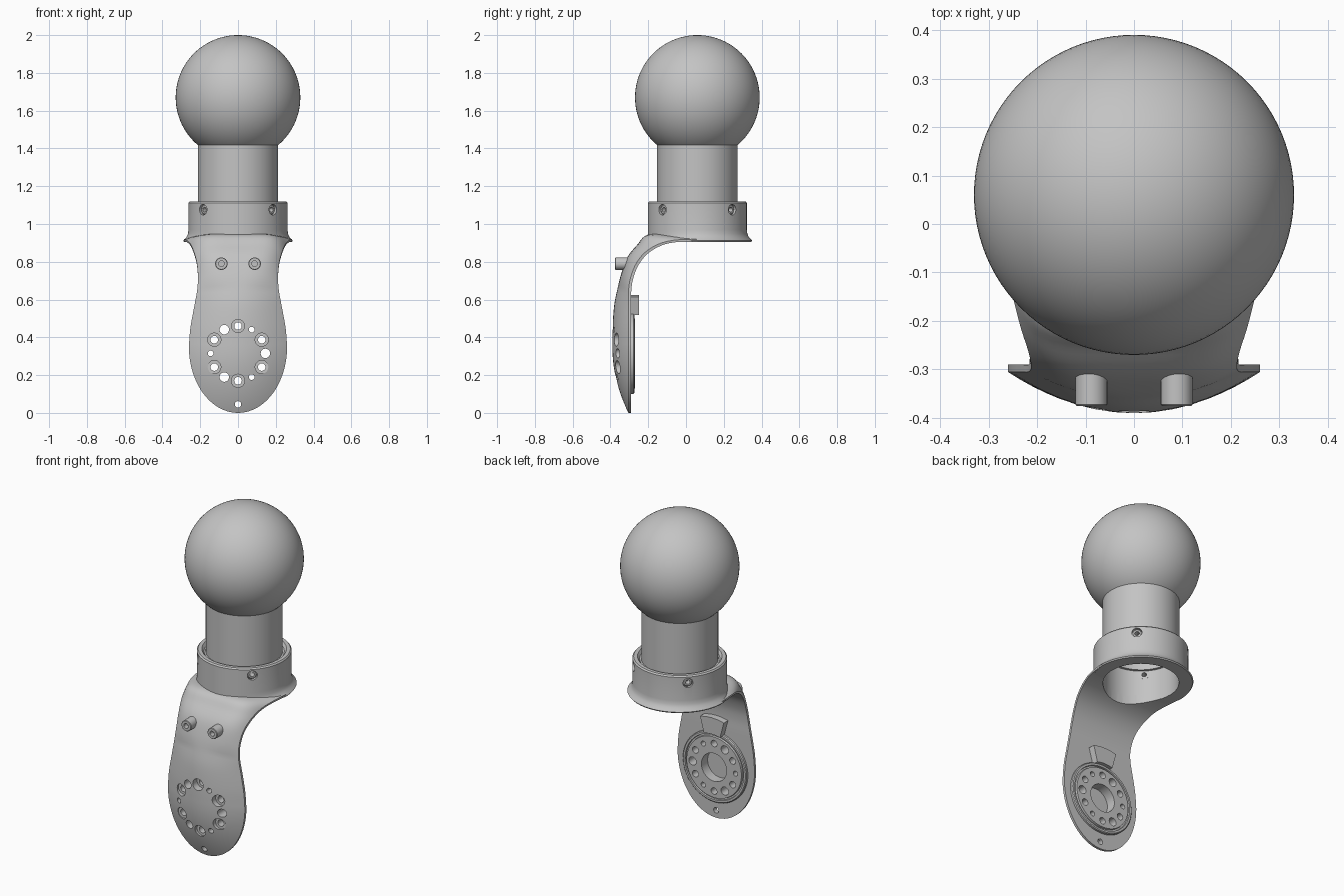
import bpy, bmesh
from math import sin, cos, pi, radians
from mathutils import Vector, Matrix

if "Cube" in bpy.data.objects:
    bpy.data.objects.remove(bpy.data.objects["Cube"], do_unlink=True)

GREY = (0.55, 0.55, 0.55, 1)
grey = bpy.data.materials.new("plain_grey")
grey.use_nodes = True
grey.diffuse_color = GREY
grey.node_tree.nodes["Principled BSDF"].inputs["Base Color"].default_value = GREY

AXIS_Y = 0.06       # vertical axis of ball, neck and collar
HUB_Z = 0.315       # centre of the hub on the arm


def finish(name, bm):
    bmesh.ops.remove_doubles(bm, verts=bm.verts, dist=1e-5)
    bmesh.ops.recalc_face_normals(bm, faces=bm.faces)
    mesh = bpy.data.meshes.new(name)
    bm.to_mesh(mesh)
    bm.free()
    mesh.materials.append(grey)
    ob = bpy.data.objects.new(name, mesh)
    bpy.context.collection.objects.link(ob)
    return ob


def lathe(name, profile, loc, direction=(0, 0, 1), closed=False, steps=32):
    """Spin (radius, height) points about a direction through loc."""
    bm = bmesh.new()
    vs = [bm.verts.new((r, 0, h)) for r, h in profile]
    edges = [bm.edges.new(p) for p in zip(vs, vs[1:])]
    if closed:
        edges.append(bm.edges.new((vs[-1], vs[0])))
    bmesh.ops.spin(bm, geom=vs + edges, axis=(0, 0, 1), cent=(0, 0, 0),
                   angle=2 * pi, steps=steps)
    turn = Vector(direction).to_track_quat('Z', 'Y').to_matrix().to_4x4()
    bm.transform(Matrix.Translation(loc) @ turn)
    return finish(name, bm)


def rod(name, r, h0, h1, loc, direction=(0, 0, 1), steps=32):
    return lathe(name, [(0, h0), (r, h0), (r, h1), (0, h1)], loc, direction, steps=steps)


def cut(ob, cutters):
    for c in cutters:
        c.hide_render = True
        mod = ob.modifiers.new("cut", 'BOOLEAN')
        mod.operation, mod.solver, mod.object = 'DIFFERENCE', 'EXACT', c
        bpy.context.view_layer.objects.active = ob
        bpy.ops.object.modifier_apply(modifier=mod.name)


def catmull(a, b, c, d, t):
    return [0.5 * (2 * q + (r - p) * t + (2 * p - 5 * q + 4 * r - s) * t * t
                   + (3 * q - p - 3 * r + s) * t ** 3)
            for p, q, r, s in zip(a, b, c, d)]


# Arm: domed front, flat back, curving up into the collar
def arm_stations():
    rows = []
    for i in range(16):
        a = 0.03 + (pi / 2 - 0.03) * i / 16
        z = 0.35 * (1 - cos(a))
        rows.append((-0.29, z, -0.39 + 0.085 * cos(a) ** 2, z, 0.26 * sin(a)))
    # back y, back z, front y, front z, half width
    keys = [(-.29, .35, -.39, .35, .26), (-.29, .45, -.389, .45, .252),
            (-.29, .56, -.38, .57, .232), (-.29, .64, -.362, .66, .217),
            (-.28, .71, -.342, .74, .212), (-.25, .785, -.31, .825, .218),
            (-.2, .845, -.26, .888, .234), (-.13, .886, -.205, .943, .252),
            (-.05, .904, -.09, .945, .272), (.06, .906, .05, .935, .286)]
    keys = [keys[0]] + keys + [keys[-1]]
    for i in range(1, len(keys) - 2):
        rows += [catmull(*keys[i - 1:i + 3], t / 5) for t in range(5)]
    return rows + [keys[-1]]


bm = bmesh.new()
rings = []
us = [sin(pi / 2 * (i / 10 - 1)) for i in range(21)]
for yb, zb, yf, zf, w in arm_stations():
    back = Vector((0, yb, zb))
    out = Vector((0, yf, zf)) - back
    edge = min(0.015 / out.length, 1)
    power = 2 + 4 * max(0, (zb - 0.64) / 0.27)
    ring = [bm.verts.new(back + Vector((w * u, 0, 0))) for u in us]
    for u in reversed(us):
        dome = edge + (1 - edge) * (1 - abs(u) ** power)
        ring.append(bm.verts.new(back + out * dome + Vector((w * u, 0, 0))))
    rings.append(ring)
for lo, hi in zip(rings, rings[1:]):
    for i in range(len(lo)):
        j = (i + 1) % len(lo)
        bm.faces.new((lo[i], lo[j], hi[j], hi[i]))
bm.faces.new(rings[0])
bm.faces.new(rings[-1])
arm = finish("arm", bm)

# Hub disc with a ring groove and a central recess on the back of the arm
hub = lathe("hub_disc", [(0, -.33), (.085, -.33), (.085, -.27), (.185, -.27), (.187, -.282),
                         (.196, -.282), (.198, -.273), (.21, -.273), (.215, -.278),
                         (.215, -.293), (.09, -.293), (.09, -.335), (0, -.335)],
            (0, 0, HUB_Z), (0, 1, 0), steps=64)

# Bolt circle: counterbored, medium and small holes
front = (0, -1, 0)
holes = []
for k in range(12):
    a = radians(30 * k)
    loc = (0.145 * cos(a), 0, HUB_Z + 0.145 * sin(a))
    if k % 2:
        holes.append(lathe("hole_cutter", [(0, .2), (.02, .2), (.02, .345), (.035, .345),
                                           (.035, .45), (0, .45)], loc, front, steps=24))
    else:
        holes.append(rod("hole_cutter", 0.025 if k % 4 == 0 else 0.015,
                         0.2, 0.45, loc, front, 24))
tip_hole = rod("hole_cutter", 0.017, 0.2, 0.45, (0, 0, 0.045), front, 24)
recess = rod("hole_cutter", 0.088, -0.334, -0.2, (0, 0, HUB_Z), (0, 1, 0))
bore = rod("hole_cutter", 0.21, 0.8, 1.2, (0, AXIS_Y, 0), steps=64)
cut(arm, holes + [tip_hole, recess, bore])
cut(hub, holes)

# Wedge-shaped stop above the hub
bm = bmesh.new()
outline = [(r, radians(90 + s * d)) for r, s in ((.21, 1), (.31, -1))
           for d in (-15, -7, 0, 7, 15)]
base = bm.faces.new([bm.verts.new((r * cos(a), -.295, HUB_Z + r * sin(a))) for r, a in outline])
side = bmesh.ops.extrude_face_region(bm, geom=[base])
bmesh.ops.translate(bm, vec=(0, .045, 0),
                    verts=[g for g in side["geom"] if isinstance(g, bmesh.types.BMVert)])
stop = finish("stop_block", bm)

# Collar with a flared foot that fades where it meets the arm
collar = lathe("collar", [(.21, .905), (.285, .905), (.29, .912), (.283, .92), (.272, .932),
                          (.265, .948), (.262, .97), (.262, 1.112), (.255, 1.12),
                          (.234, 1.12), (.222, 1.105), (.21, 1.105)],
               (0, AXIS_Y, 0), closed=True, steps=96)
for v in collar.data.vertices:
    flat = Vector((v.co.x, v.co.y - AXIS_Y))
    r = flat.length
    if r > 0.2625 and flat.y < 0:
        fade = max(0, 1 + 1.2 * flat.y / r)
        flat *= (0.262 + (r - 0.262) * fade) / r
        v.co.x, v.co.y = flat.x, flat.y + AXIS_Y

# Four set screws in the collar
parts = [arm, hub, stop, collar]
screw_cutters = []
for k in range(4):
    a = radians(45 + 90 * k)
    d, loc = (cos(a), sin(a), 0), (0, AXIS_Y, 1.076)
    screw_cutters.append(rod("hole_cutter", 0.028, 0.15, 0.35, loc, d, 24))
    parts.append(lathe("set_screw", [(.013, .208), (.028, .208), (.028, .245), (.022, .25),
                                     (.013, .25)], loc, d, closed=True, steps=24))
cut(collar, screw_cutters)

# Neck tube and ball
parts.append(lathe("neck", [(.195, 1.1), (.213, 1.1), (.213, 1.45), (0, 1.45), (0, 1.35),
                            (.195, 1.35)], (0, AXIS_Y, 0), closed=True, steps=96))
bm = bmesh.new()
bmesh.ops.create_uvsphere(bm, u_segments=96, v_segments=48, radius=0.33,
                          matrix=Matrix.Translation((0, AXIS_Y, 1.67)))
parts.append(finish("ball", bm))

# Two socketed pegs on the front of the arm
for name, x in (("right_peg", -0.088), ("left_peg", 0.088)):
    parts.append(lathe(name, [(0, .3), (.033, .3), (.033, .372), (.03, .375), (.015, .375),
                              (.015, .345), (0, .345)], (x, 0, 0.79), front))

for c in set(holes + screw_cutters + [tip_hole, recess, bore]):
    bpy.data.objects.remove(c, do_unlink=True)

bpy.ops.object.select_all(action='DESELECT')
for ob in parts:
    ob.select_set(True)
bpy.context.view_layer.objects.active = arm
bpy.ops.object.shade_smooth_by_angle(angle=radians(32))
